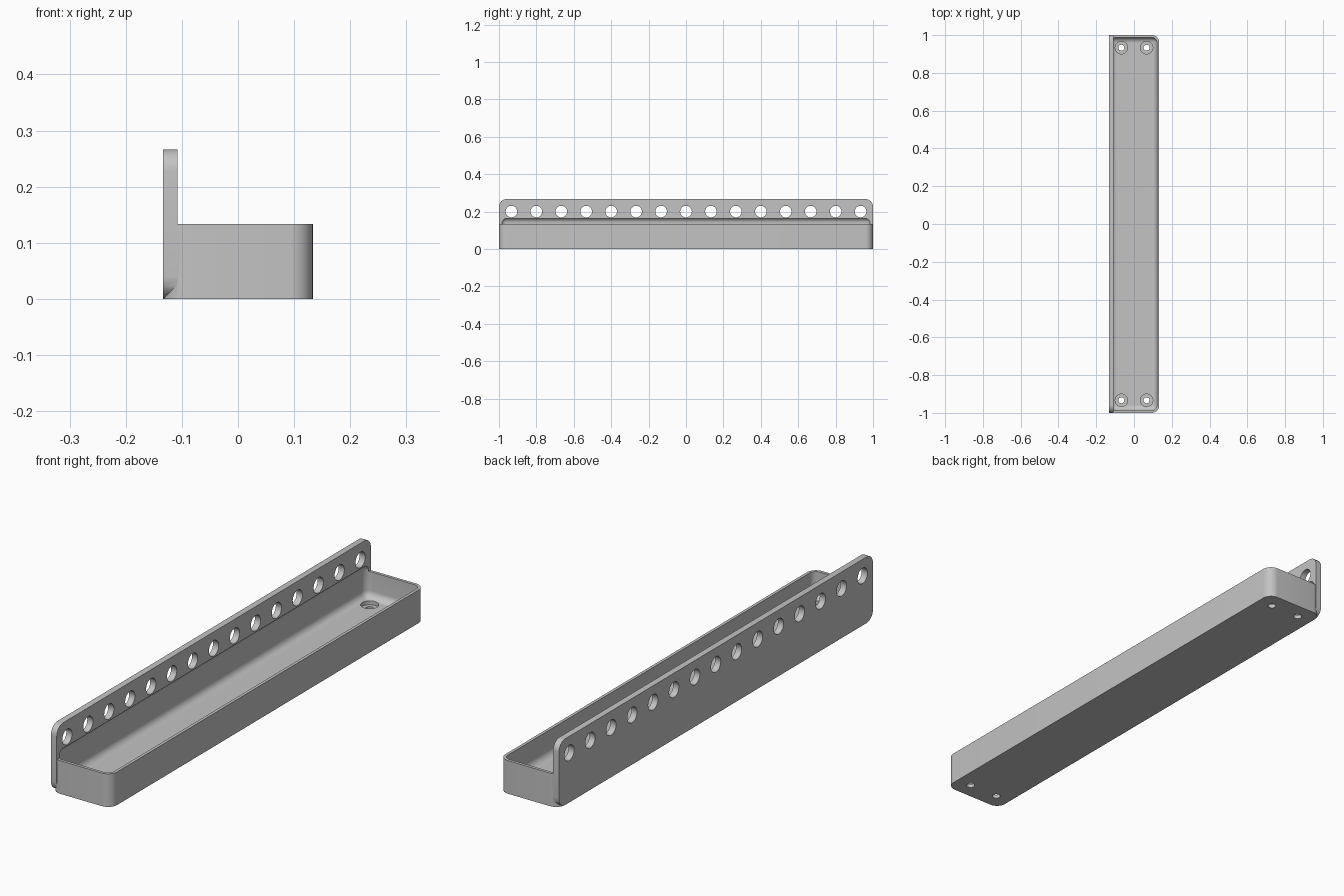
import bpy
import bmesh
import math
from mathutils import Matrix, Vector

if "Cube" in bpy.data.objects:
    bpy.data.objects.remove(bpy.data.objects["Cube"], do_unlink=True)

U = 2 / 15                    # spacing of the hole grid
X, R = U, 0.04                # half width, outer corner radius
THICK, WALL = 0.0255, 0.012   # plate thickness, tray wall
FLOOR = 0.03
SEGMENTS = 8

grey = bpy.data.materials.new("warm_free_grey")
grey.name = "plain_grey"
grey.use_nodes = True
grey.diffuse_color = (0.55, 0.55, 0.55, 1)
grey.node_tree.nodes["Principled BSDF"].inputs["Base Color"].default_value = grey.diffuse_color


def make_object(name, bm):
    mesh = bpy.data.meshes.new(name)
    bm.to_mesh(mesh)
    bm.free()
    mesh.materials.append(grey)
    obj = bpy.data.objects.new(name, mesh)
    bpy.context.collection.objects.link(obj)
    return obj


def rounded_box(name, low, high, radius, axis=None):
    """Box with rounded edges: all of them, or only those along one axis."""
    low, high = Vector(low), Vector(high)
    bm = bmesh.new()
    bmesh.ops.create_cube(bm, size=1)
    bmesh.ops.scale(bm, vec=high - low, verts=bm.verts)
    bmesh.ops.translate(bm, vec=(low + high) / 2, verts=bm.verts)
    edges = [e for e in bm.edges if axis is None
             or abs((e.verts[0].co - e.verts[1].co).normalized()[axis]) > 0.9]
    bmesh.ops.bevel(bm, geom=edges, offset=radius, offset_type='OFFSET',
                    segments=SEGMENTS, profile=0.5, affect='EDGES')
    return make_object(name, bm)


def drills(name, holes):
    """One cutter made of separate cylinders: (centre, radius, depth, turn)."""
    bm = bmesh.new()
    for centre, radius, depth, turn in holes:
        bmesh.ops.create_cone(
            bm, cap_ends=True, segments=32, radius1=radius, radius2=radius, depth=depth,
            matrix=Matrix.Translation(centre) @ Matrix.Rotation(turn, 4, 'Y'))
    return make_object(name, bm)


def combine(target, tool, operation):
    """Apply a boolean and discard the tool."""
    mod = target.modifiers.new(operation.lower(), 'BOOLEAN')
    mod.operation = operation
    mod.solver = 'EXACT'
    mod.object = tool
    bpy.context.view_layer.objects.active = target
    bpy.ops.object.modifier_apply(modifier=mod.name)
    bpy.data.objects.remove(tool, do_unlink=True)


# Tray block and upright plate, joined
tray = rounded_box("tray_with_mounting_plate", (-X, -1, 0), (X, 1, U), R, axis=2)
plate = rounded_box("plate", (-X, -1, 0), (THICK - X, 1, 2 * U), R, axis=0)
combine(tray, plate, 'UNION')

# Hollow with soft edges, running a little way up into the plate
hollow = rounded_box("hollow", (WALL - X, WALL - 1, FLOOR),
                     (X - WALL, 1 - WALL, U + 0.034), 0.028)
combine(tray, hollow, 'DIFFERENCE')

# Row of holes through the plate
row = [((-X, i * U, 1.5 * U), 0.031, 0.1, math.pi / 2) for i in range(-7, 8)]
combine(tray, drills("plate_holes", row), 'DIFFERENCE')

# Counterbored screw holes in the floor corners
corners = [(sx * U / 2, sy * 7 * U) for sx in (-1, 1) for sy in (-1, 1)]
bores = [((x, y, 0.045), 0.033, 0.06, 0) for x, y in corners]
screws = [((x, y, 0), 0.016, 0.1, 0) for x, y in corners]
combine(tray, drills("counterbores", bores), 'DIFFERENCE')
combine(tray, drills("screw_holes", screws), 'DIFFERENCE')

# Smooth the rounded faces, keep the edges crisp
bpy.ops.object.select_all(action='DESELECT')
tray.select_set(True)
bpy.context.view_layer.objects.active = tray
bpy.ops.object.shade_smooth_by_angle(angle=math.radians(30))
